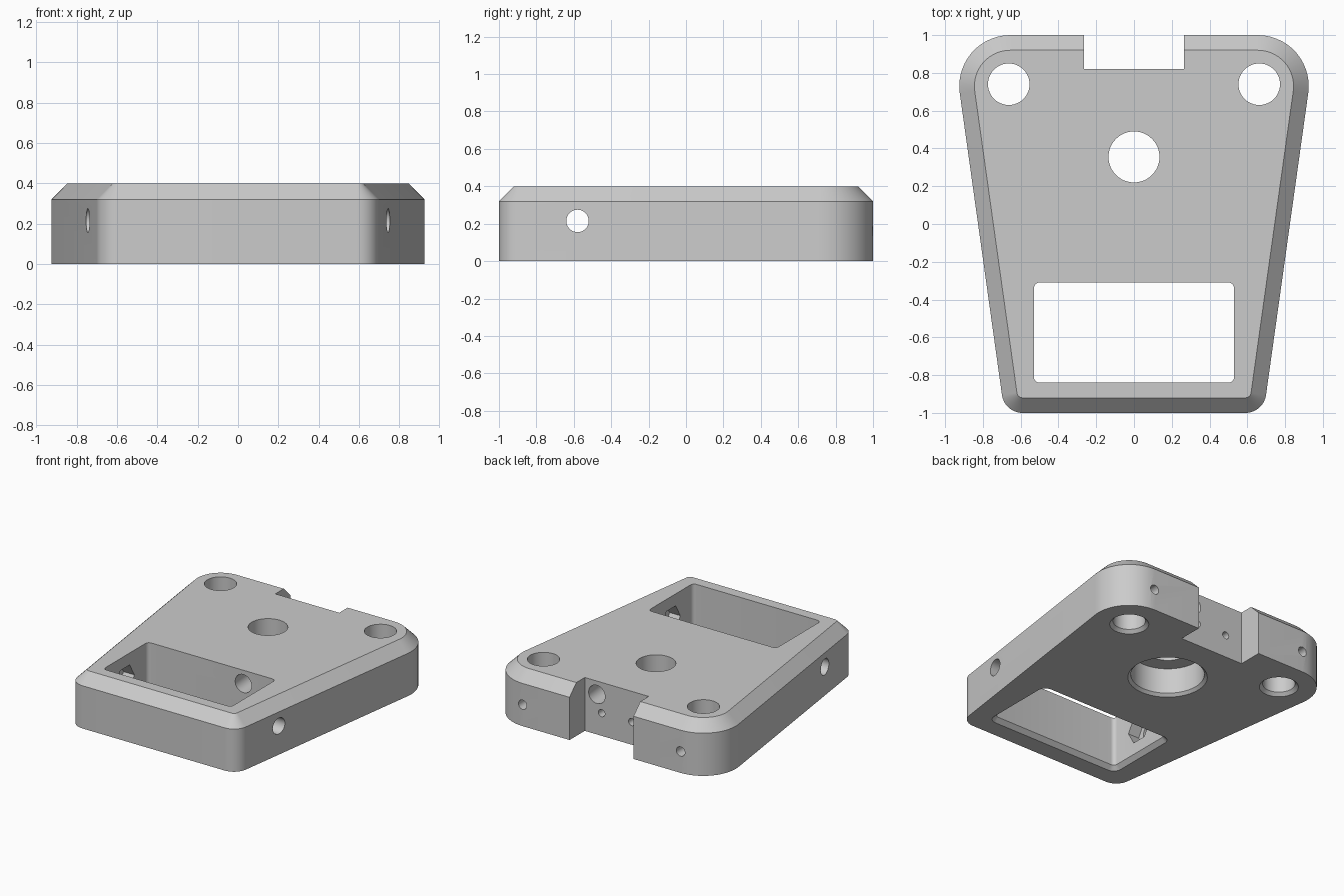
import bpy
import bmesh
from math import sin, cos, pi, radians
from mathutils import Vector

cube = bpy.data.objects.get("Cube")
if cube:
    bpy.data.objects.remove(cube, do_unlink=True)

HEIGHT = 0.40
TAPER = radians(8)

grey = bpy.data.materials.new("plain grey")
grey.use_nodes = True
grey.diffuse_color = (0.6, 0.6, 0.6, 1)
grey.node_tree.nodes["Principled BSDF"].inputs["Base Color"].default_value = (0.6, 0.6, 0.6, 1)


def outline(corners, grow=0.0, steps=14):
    """Rounded outline from corner arcs (x, y, radius, start, end)."""
    pts = []
    for x, y, r, a, b in corners:
        for i in range(steps + 1):
            t = a + (b - a) * i / steps
            pts.append((x + (r + grow) * cos(t), y + (r + grow) * sin(t)))
    return pts


def loft(name, layers):
    """Solid through a stack of (z, outline) layers."""
    bm = bmesh.new()
    rings = [[bm.verts.new((x, y, z)) for x, y in pts] for z, pts in layers]
    n = len(rings[0])
    for low, high in zip(rings, rings[1:]):
        for i in range(n):
            j = (i + 1) % n
            bm.faces.new((low[i], low[j], high[j], high[i]))
    bm.faces.new(rings[0][::-1])
    bm.faces.new(rings[-1])
    mesh = bpy.data.meshes.new(name)
    bm.to_mesh(mesh)
    bm.free()
    obj = bpy.data.objects.new(name, mesh)
    bpy.context.collection.objects.link(obj)
    mesh.materials.append(grey)
    return obj


def circle(x, y, r, n=48):
    return [(x + r * cos(2 * pi * i / n), y + r * sin(2 * pi * i / n)) for i in range(n)]


def rod(name, start, end, r, n=32):
    """Straight round or hexagonal cutter between two points."""
    start, end = Vector(start), Vector(end)
    obj = loft(name, [(0, circle(0, 0, r, n)), ((end - start).length, circle(0, 0, r, n))])
    turn = (end - start).to_track_quat('Z', 'Y').to_matrix().to_4x4()
    turn.translation = start
    obj.data.transform(turn)
    return obj


def cut(body, cutter):
    cutter.hide_render = True
    mod = body.modifiers.new("cut", 'BOOLEAN')
    mod.operation = 'DIFFERENCE'
    mod.solver = 'EXACT'
    mod.object = cutter
    bpy.context.view_layer.objects.active = body
    bpy.ops.object.modifier_apply(modifier=mod.name)
    bpy.data.objects.remove(cutter, do_unlink=True)


# Tapered body with a bevelled top rim
corners = [
    (0.655, 0.73, 0.27, -TAPER, pi / 2),
    (-0.655, 0.73, 0.27, pi / 2, pi + TAPER),
    (-0.59, -0.89, 0.11, pi + TAPER, 1.5 * pi),
    (0.59, -0.89, 0.11, 1.5 * pi, 2 * pi - TAPER),
]
body = loft("housing_body", [
    (0, outline(corners)),
    (0.32, outline(corners)),
    (HEIGHT, outline(corners, -0.08)),
])

# Rectangular window, flared at the underside
r = 0.03
window = [
    (0.53 - r, -0.31 - r, r, 0, pi / 2),
    (-0.53 + r, -0.31 - r, r, pi / 2, pi),
    (-0.53 + r, -0.84 + r, r, pi, 1.5 * pi),
    (0.53 - r, -0.84 + r, r, 1.5 * pi, 2 * pi),
]
cut(body, loft("window_cutter", [
    (-0.01, outline(window, 0.04, 6)),
    (0.03, outline(window, 0, 6)),
    (0.5, outline(window, 0, 6)),
]))

# Notch in the back edge
notch = [(-0.265, 0.82), (0.265, 0.82), (0.265, 1.1), (-0.265, 1.1)]
cut(body, loft("notch_cutter", [(-0.1, notch), (0.5, notch)]))

# Central hole with a wide stepped recess underneath
cut(body, loft("centre_recess_cutter", [
    (-0.01, circle(0, 0.355, 0.28)),
    (0.02, circle(0, 0.355, 0.25)),
    (0.21, circle(0, 0.355, 0.25)),
]))
cut(body, loft("centre_hole_cutter", [
    (0.1, circle(0, 0.355, 0.135)),
    (0.5, circle(0, 0.355, 0.135)),
]))

for s in (-1, 1):
    # Corner holes, flared at the underside
    cut(body, loft("corner_hole_cutter", [
        (-0.01, circle(s * 0.663, 0.74, 0.143)),
        (0.023, circle(s * 0.663, 0.74, 0.11)),
        (0.5, circle(s * 0.663, 0.74, 0.11)),
    ]))
    # Set screw holes from the back into the corner holes
    cut(body, rod("set_screw_cutter", (s * 0.655, 0.74, 0.16), (s * 0.655, 1.1, 0.16), 0.035))
    # Small blind holes in the notch wall
    cut(body, rod("notch_hole_cutter", (s * 0.125, 0.7, 0.17), (s * 0.125, 0.9, 0.17), 0.027))
    # Side bolt holes and hexagonal nut pockets inside the window
    cut(body, rod("side_hole_cutter", (s * 0.45, -0.58, 0.215), (s * 0.9, -0.58, 0.215), 0.06))
    pocket = rod("nut_pocket_cutter", (s * 0.45, -0.58, 0.215), (s * 0.62, -0.58, 0.215), 0.11, 6)
    ys = [v.co.y for v in pocket.data.vertices]
    if max(ys) + 0.58 < 0.105:  # keep the flat side of the hexagon on top
        for v in pocket.data.vertices:
            dy, dz = v.co.y + 0.58, v.co.z - 0.215
            v.co.y, v.co.z = -0.58 - dz, 0.215 + dy
    cut(body, pocket)

# Slanted cable channel from the window to the notch
cut(body, rod("cable_channel_cutter", (0.27, -0.41, 0.3), (0.158, 0.9, 0.3), 0.068))

# Smooth curves, crisp edges
bpy.ops.object.select_all(action='DESELECT')
body.select_set(True)
bpy.context.view_layer.objects.active = body
bpy.ops.object.shade_smooth_by_angle(angle=radians(30))
